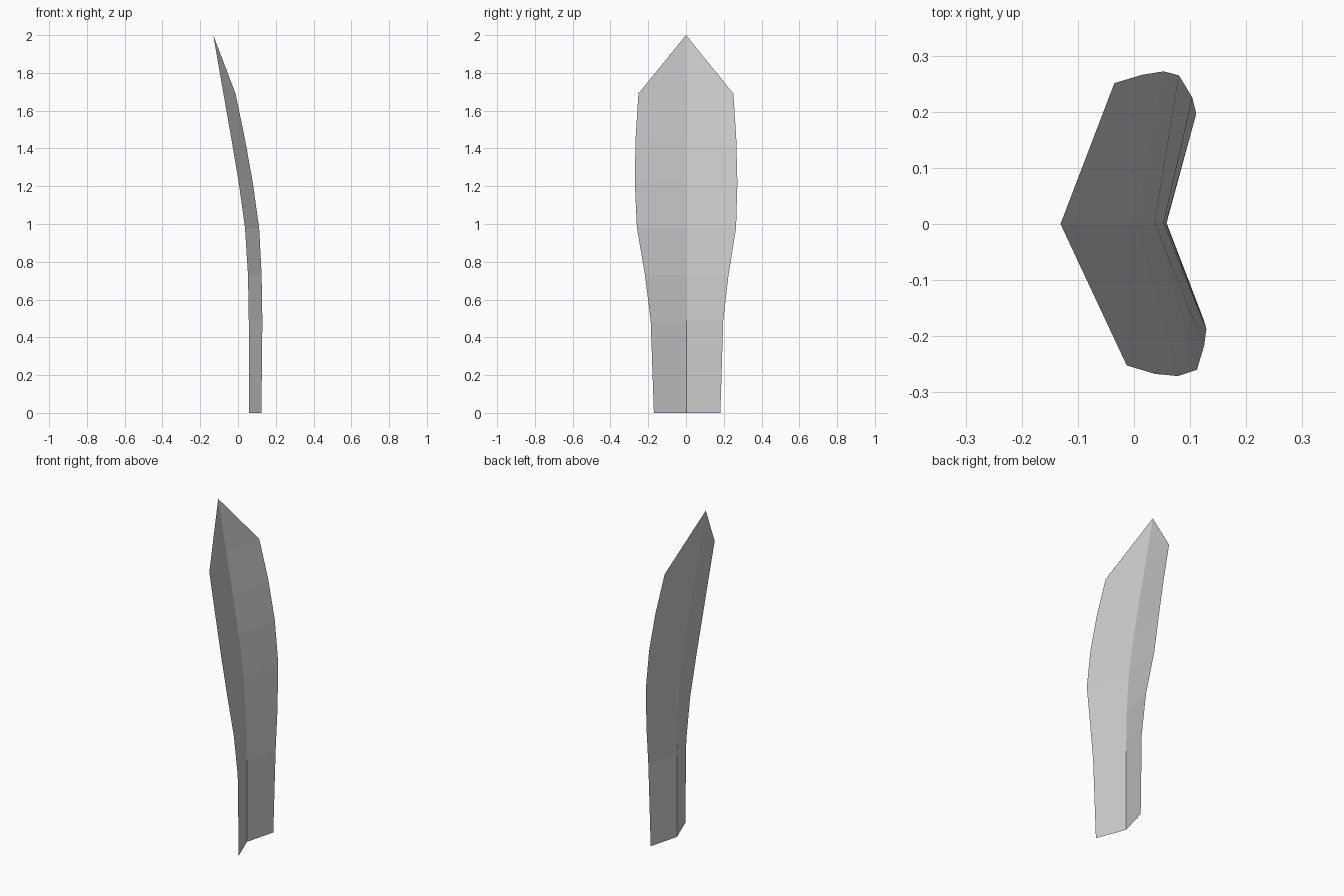
import bpy
import bmesh

if "Cube" in bpy.data.objects:
    bpy.data.objects.remove(bpy.data.objects["Cube"])

# Leaf stations: height, midrib x, (x, y) of the -y edge, (x, y) of the +y edge
STATIONS = [
    (0.00, 0.058, (0.124, -0.170), (0.106, 0.182)),
    (0.49, 0.057, (0.129, -0.187), (0.111, 0.197)),
    (0.73, 0.053, (0.125, -0.217), (0.104, 0.225)),
    (0.98, 0.037, (0.112, -0.260), (0.080, 0.265)),
    (1.22, 0.004, (0.078, -0.271), (0.053, 0.272)),
    (1.45, -0.035, (0.037, -0.267), (0.015, 0.266)),
    (1.69, -0.077, (-0.013, -0.252), (-0.035, 0.251)),
]
TIP = (-0.131, 0, 2.0)

bm = bmesh.new()

# Creased blade: two strips of quads meeting at the midrib
rows = []
for z, mid, near, far in STATIONS:
    rows.append([bm.verts.new((*near, z)),
                 bm.verts.new((mid, 0.002, z)),
                 bm.verts.new((*far, z))])
for low, high in zip(rows, rows[1:]):
    for i in range(2):
        bm.faces.new((low[i], low[i + 1], high[i + 1], high[i]))

# Pointed tip
tip = bm.verts.new(TIP)
for i in range(2):
    bm.faces.new((rows[-1][i], rows[-1][i + 1], tip))

mesh = bpy.data.meshes.new("leaf_blade")
bm.to_mesh(mesh)
bm.free()
leaf = bpy.data.objects.new("leaf_blade", mesh)
bpy.context.collection.objects.link(leaf)
